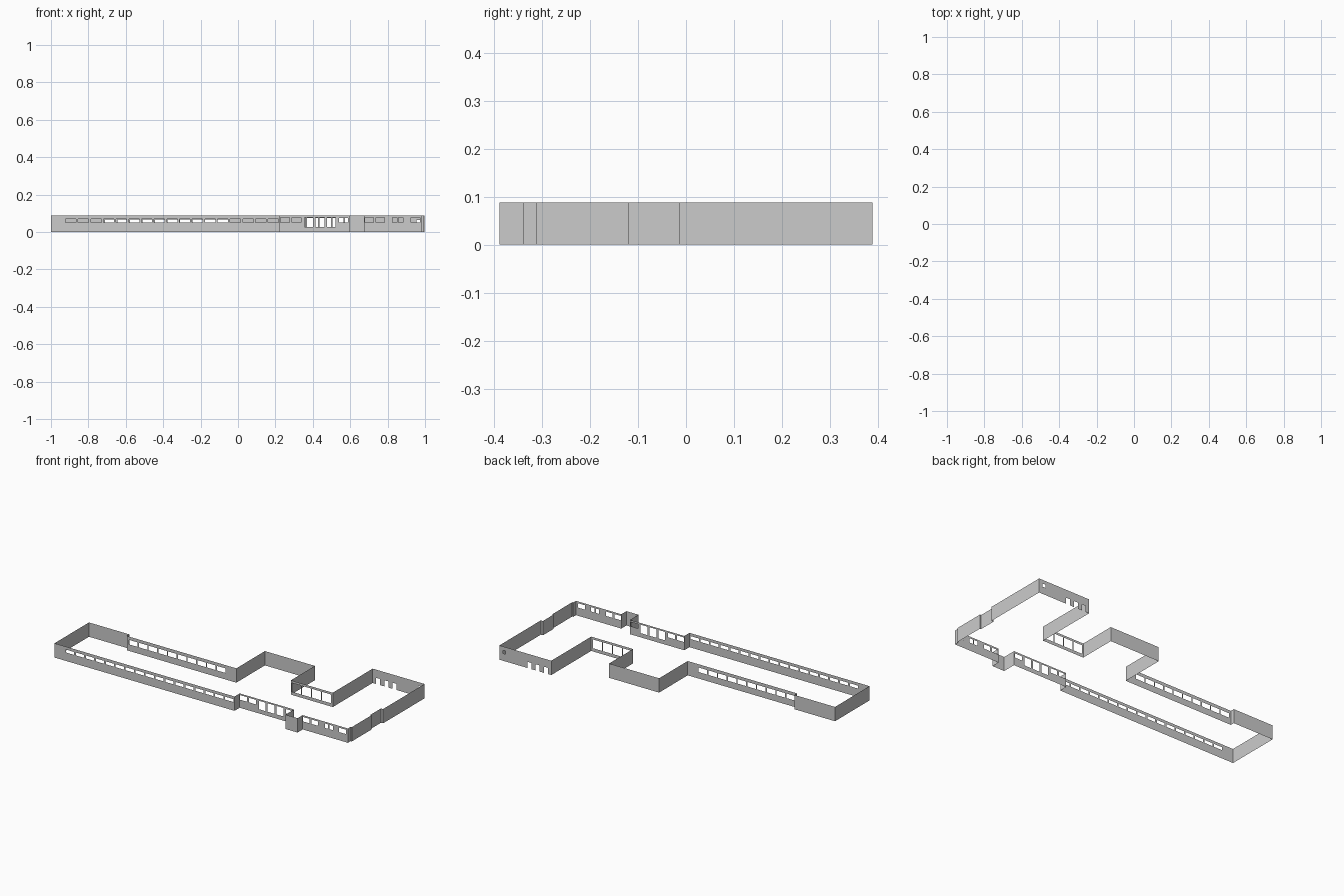
import bpy, bmesh

H = 0.088  # wall height


def wall(name, path, openings=()):
    """Thin upright wall along a path of (x, y) points.
    openings: (x0, x1, z0, z1) cut into a straight wall running along x."""
    bm = bmesh.new()

    def quad(a, b, z0, z1):
        if z1 - z0 > 1e-5:
            bm.faces.new([bm.verts.new(p) for p in
                          ((*a, z0), (*b, z0), (*b, z1), (*a, z1))])

    if openings:
        (xa, y), (xb, _) = path
        x = xa
        for x0, x1, z0, z1 in sorted(openings):
            quad((x, y), (x0, y), 0, H)
            quad((x0, y), (x1, y), 0, z0)
            quad((x0, y), (x1, y), z1, H)
            x = x1
        quad((x, y), (xb, y), 0, H)
    else:
        for a, b in zip(path, path[1:]):
            quad(a, b, 0, H)
    bmesh.ops.remove_doubles(bm, verts=bm.verts, dist=1e-5)
    me = bpy.data.meshes.new(name)
    bm.to_mesh(me)
    bm.free()
    ob = bpy.data.objects.new(name, me)
    bpy.context.collection.objects.link(ob)


def row(start, pitch, width, count, z0, z1):
    return [(start + i * pitch, start + i * pitch + width, z0, z1)
            for i in range(count)]


# Long front wing with its strip of windows
wall("front_wing_wall", [(-1, -0.355), (0.225, -0.355)],
     row(-0.922, 0.0677, 0.056, 17, 0.052, 0.07))
wall("wing_step", [(0.225, -0.355), (0.225, -0.305)])

# Middle front wall: two windows, three tall openings, one window
wall("front_hall_wall", [(0.225, -0.305), (0.595, -0.305)],
     row(0.228, 0.062, 0.047, 2, 0.05, 0.078)
     + row(0.355, 0.06, 0.047, 3, 0.026, 0.078)
     + [(0.54, 0.588, 0.05, 0.076)])

# Entrance porch
wall("entrance_porch", [(0.595, -0.305), (0.595, -0.388),
                        (0.677, -0.388), (0.677, -0.338)])

# Right front wall
wall("right_front_wall", [(0.677, -0.338), (0.985, -0.338)],
     row(0.68, 0.058, 0.044, 2, 0.05, 0.077)
     + row(0.827, 0.032, 0.023, 2, 0.05, 0.077)
     + [(0.925, 0.972, 0.05, 0.077)])

# Stepped right side
wall("right_side_wall", [(0.985, -0.338), (0.985, -0.311), (0.992, -0.311),
                         (0.992, -0.12), (0.984, -0.12), (0.984, -0.015),
                         (0.998, -0.015), (0.998, 0.388)])

# Back of right wing, with low doorways
wall("right_back_wall", [(0.645, 0.388), (0.998, 0.388)],
     row(0.668, 0.056, 0.028, 3, 0.0, 0.038) + [(0.955, 0.975, 0.045, 0.065)])
wall("right_wing_inner_wall", [(0.645, 0.388), (0.645, 0.0)])

# Glazed courtyard wall
wall("courtyard_wall", [(0.36, 0.0), (0.645, 0.0)],
     row(0.368, 0.068, 0.06, 4, 0.02, 0.074))

# Middle rear block
wall("rear_block", [(0.36, 0.0), (0.36, 0.233), (0.02, 0.233), (0.02, -0.045)])

# Back of long wing with windows
wall("back_wing_wall", [(-0.725, -0.045), (0.02, -0.045)],
     row(-0.71, 0.0665, 0.058, 10, 0.04, 0.068))

# Closed left end
wall("left_end", [(-0.725, -0.045), (-0.725, -0.02), (-1, -0.02), (-1, -0.355)])
